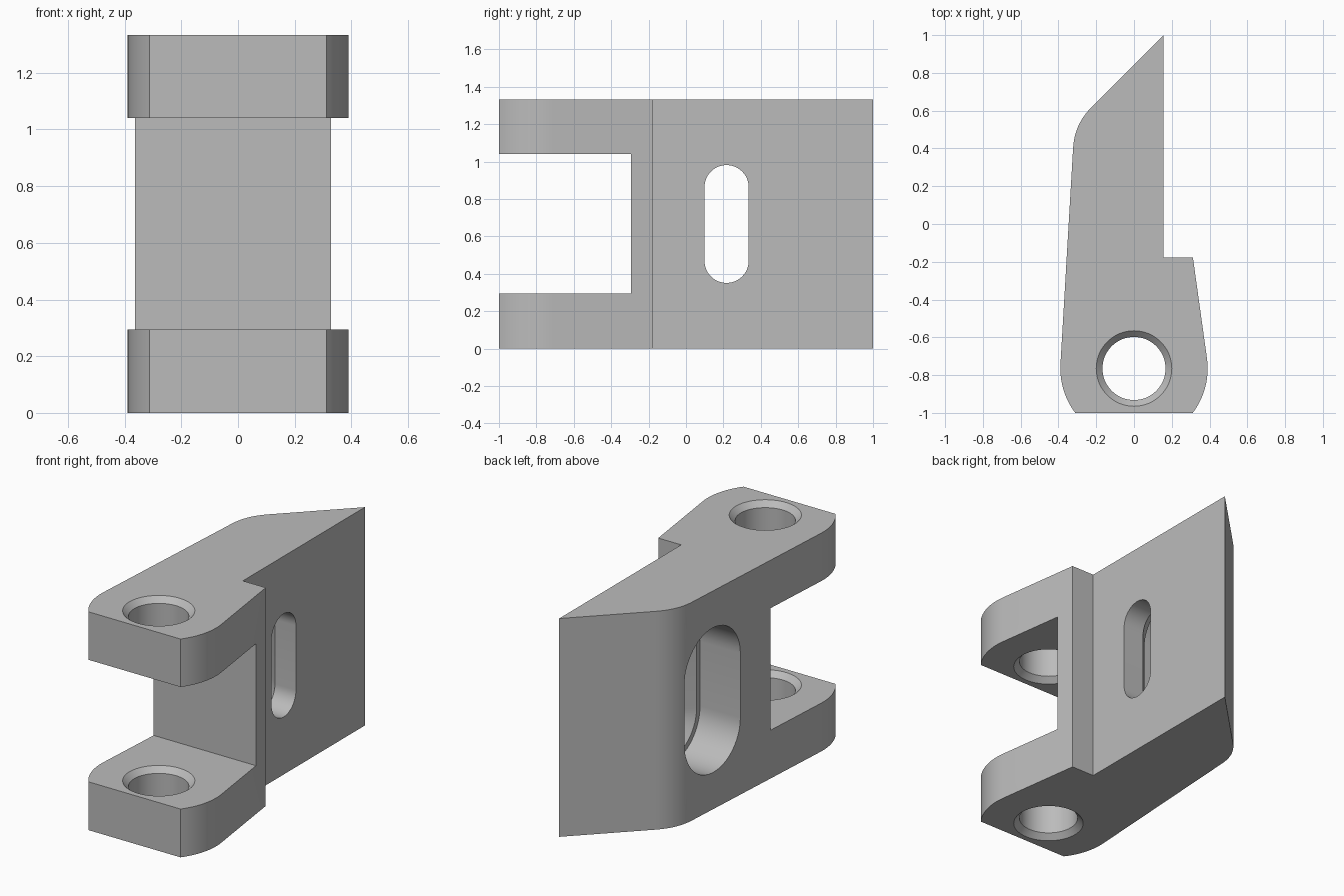
import bpy, bmesh
from math import sin, cos, pi, radians
from mathutils import Vector

if "Cube" in bpy.data.objects:
    bpy.data.objects.remove(bpy.data.objects["Cube"], do_unlink=True)

HEIGHT = 1.333
GAP_LOW, GAP_HIGH, GAP_BACK = 0.295, 1.04, -0.295
PIN_Y, PIN_R, LUG_R, CHAMFER = -0.765, 0.167, 0.39, 0.033

grey = bpy.data.materials.new("machined_grey")
grey.use_nodes = True
grey.diffuse_color = (0.5, 0.5, 0.5, 1)
grey.node_tree.nodes["Principled BSDF"].inputs["Base Color"].default_value = (0.5, 0.5, 0.5, 1)


def loft(name, rings):
    """Closed solid through a series of equal-length point rings."""
    bm = bmesh.new()
    loops = [[bm.verts.new(p) for p in ring] for ring in rings]
    for a, b in zip(loops, loops[1:]):
        for i in range(len(a)):
            j = (i + 1) % len(a)
            bm.faces.new((a[i], a[j], b[j], b[i]))
    bm.faces.new(loops[0])
    bm.faces.new(loops[-1])
    bmesh.ops.recalc_face_normals(bm, faces=bm.faces)
    mesh = bpy.data.meshes.new(name)
    bm.to_mesh(mesh)
    bm.free()
    mesh.materials.append(grey)
    obj = bpy.data.objects.new(name, mesh)
    bpy.context.collection.objects.link(obj)
    return obj


def arc(cx, cy, r, start, end, steps):
    angles = [radians(start + (end - start) * i / steps) for i in range(steps + 1)]
    return [(cx + r * cos(a), cy + r * sin(a)) for a in angles]


def fillet(before, corner, after, reach, steps=12):
    """Rounded corner between two straight edges."""
    c = Vector(corner)
    a = c + (Vector(before) - c).normalized() * reach
    b = c + (Vector(after) - c).normalized() * reach
    ts = [i / steps for i in range(steps + 1)]
    return [tuple(a * (1 - t) ** 2 + c * 2 * t * (1 - t) + b * t * t) for t in ts]


def cut(target, cutter):
    cutter.hide_render = True
    mod = target.modifiers.new("cut", "BOOLEAN")
    mod.operation, mod.solver, mod.object = "DIFFERENCE", "EXACT", cutter
    bpy.context.view_layer.objects.active = target
    bpy.ops.object.modifier_apply(modifier=mod.name)
    bpy.data.objects.remove(cutter, do_unlink=True)


# Body: plan outline with rounded lug, side step and pointed rear
tip = (0.157, 1.0)
right_lug = arc(0, PIN_Y, LUG_R, -37, 8, 12)
left_lug = arc(0, PIN_Y, LUG_R, 176.7, 217, 12)
outline = right_lug + [(0.312, -0.178), (0.157, -0.178), tip]
outline += fillet(tip, (-0.315, 0.528), left_lug[0], 0.125)
outline += left_lug
outline = [(x, max(y, -1.0)) for x, y in outline]
body = loft("clevis_body", [[(x, y, z) for x, y in outline] for z in (0, HEIGHT)])

# Gap between the two arms
gap = [(-1, -1.5), (1, -1.5), (1, GAP_BACK), (-1, GAP_BACK)]
cut(body, loft("gap_cutter", [[(x, y, z) for x, y in gap] for z in (GAP_LOW, GAP_HIGH)]))

# Pin holes, chamfered on both faces of each arm
for low, high in ((0, GAP_LOW), (GAP_HIGH, HEIGHT)):
    wide = PIN_R + 2 * CHAMFER
    stations = [(low - CHAMFER, wide), (low + CHAMFER, PIN_R),
                (high - CHAMFER, PIN_R), (high + CHAMFER, wide)]
    rings = [[(x, y, z) for x, y in arc(0, PIN_Y, r, 0, 360, 64)[:-1]] for z, r in stations]
    cut(body, loft("pin_hole_cutter", rings))


# Bolt slot: narrow on the left side, wide recess with a sloped seat on the right
def slot_ring(x, r):
    top = arc(0.217, HEIGHT / 2 + 0.197, r, 0, 180, 24)
    bottom = arc(0.217, HEIGHT / 2 - 0.197, r, 180, 360, 24)
    return [(x, y, z) for y, z in top + bottom]


cut(body, loft("slot_cutter", [slot_ring(x, r) for x, r in (
    (-0.7, 0.245), (-0.075, 0.245), (-0.075, 0.212), (0.015, 0.118), (0.5, 0.118))]))

# Smooth rounded walls, crisp edges
bpy.ops.object.select_all(action="DESELECT")
body.select_set(True)
bpy.context.view_layer.objects.active = body
bpy.ops.object.shade_smooth_by_angle(angle=radians(25))
